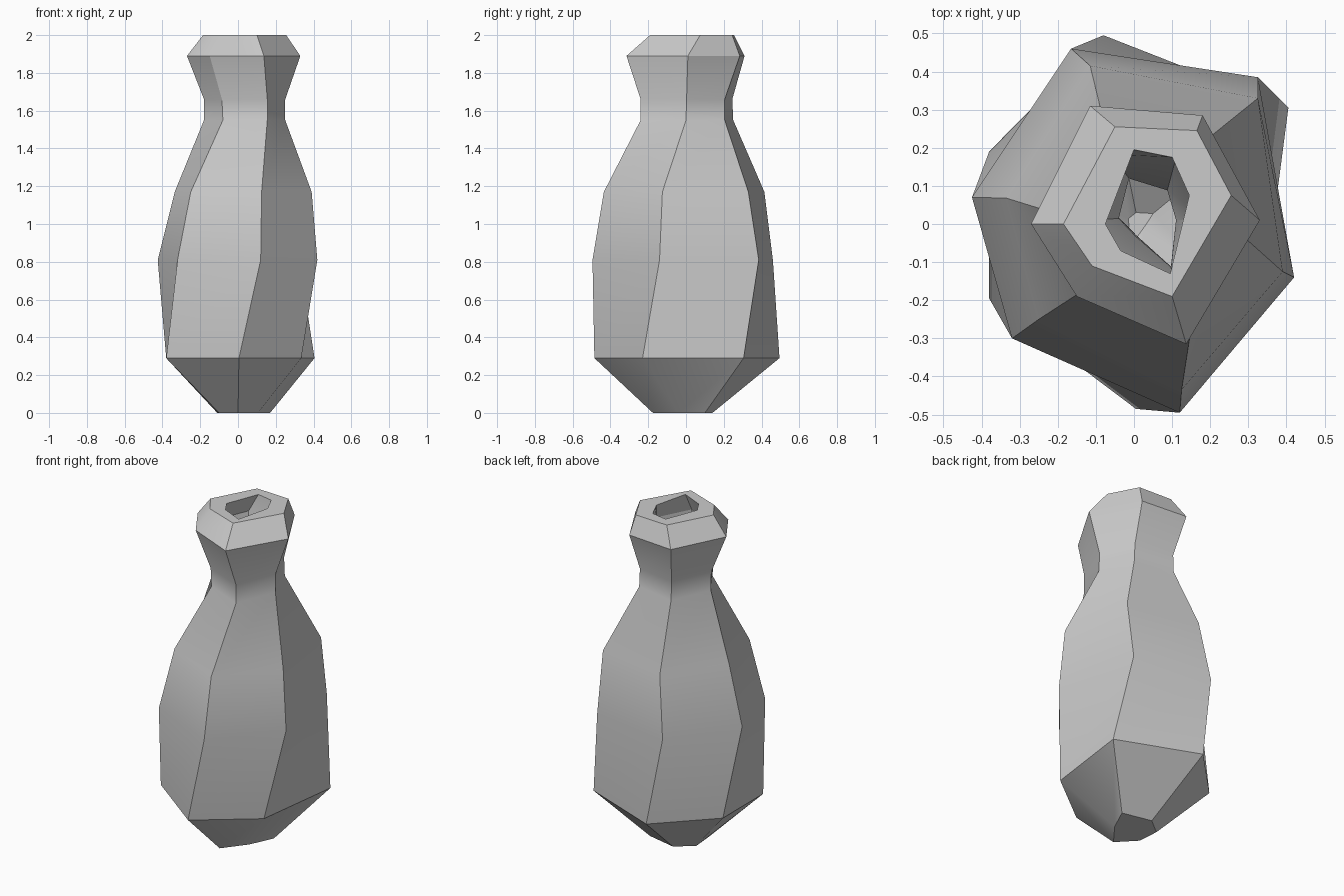
import bpy, bmesh, math
from mathutils import Vector

if "Cube" in bpy.data.objects:
    bpy.data.objects.remove(bpy.data.objects["Cube"])

# Six-sided outer profile: height, then corner positions (left corner first, counter-clockwise)
OUTER = [
    (0.00, [(-.11, .06), (-.10, -.07), (0, -.175), (.105, -.04), (.17, .10), (-.01, .14)]),
    (0.29, [(-.38, .19), (-.38, -.195), (.005, -.485), (.335, -.23), (.405, .305), (-.08, .495)]),
    (0.81, [(-.425, .07), (-.32, -.30), (.12, -.495), (.42, -.14), (.325, .385), (-.165, .46)]),
    (1.17, [(-.335, .068), (-.25, -.25), (.125, -.435), (.39, -.125), (.325, .33), (-.115, .415)]),
    (1.55, [(-.18, .02), (-.08, -.14), (.155, -.24), (.25, 0), (.17, .205), (-.075, .25)]),
    (1.66, [(-.18, .015), (-.085, -.14), (.155, -.24), (.25, .003), (.165, .205), (-.075, .245)]),
    (1.89, [(-.27, 0), (-.15, -.19), (.137, -.315), (.33, .01), (.18, .285), (-.115, .31)]),
    (2.00, [(-.185, 0), (-.11, -.11), (.10, -.19), (.255, .075), (.165, .245), (-.05, .255)]),
]
MOUTH = [(-.075, 0), (-.035, -.07), (.095, -.13), (.145, .075), (.10, .175), (0, .195)]


def shrink(ring, d):
    """Pull a ring's corners toward its middle by distance d."""
    pts = [Vector(p) for p in ring]
    c = sum(pts, Vector((0, 0))) / len(pts)
    return [c + (p - c) * max(0.2, 1 - d / (p - c).length) for p in pts]


# Outer wall, flat rim, then the inner wall back down to a floor
rings = list(OUTER) + [(2.0, MOUTH)]
for z, ring in reversed(OUTER[:-1]):
    rings.append((max(z, 0.09), shrink(ring, 0.14)))

bm = bmesh.new()
loops = [[bm.verts.new((x, y, z)) for x, y in ring] for z, ring in rings]
for a, b in zip(loops, loops[1:]):
    for i in range(6):
        j = (i + 1) % 6
        bm.faces.new((a[i], a[j], b[j], b[i]))
bm.faces.new(list(reversed(loops[0])))
bm.faces.new(loops[-1])
bmesh.ops.recalc_face_normals(bm, faces=bm.faces)

me = bpy.data.meshes.new("vase")
bm.to_mesh(me)
bm.free()
vase = bpy.data.objects.new("vase", me)
bpy.context.collection.objects.link(vase)

# Smooth along the gentle curves, crisp at the corners
bpy.context.view_layer.objects.active = vase
vase.select_set(True)
bpy.ops.object.shade_smooth_by_angle(angle=math.radians(30))
